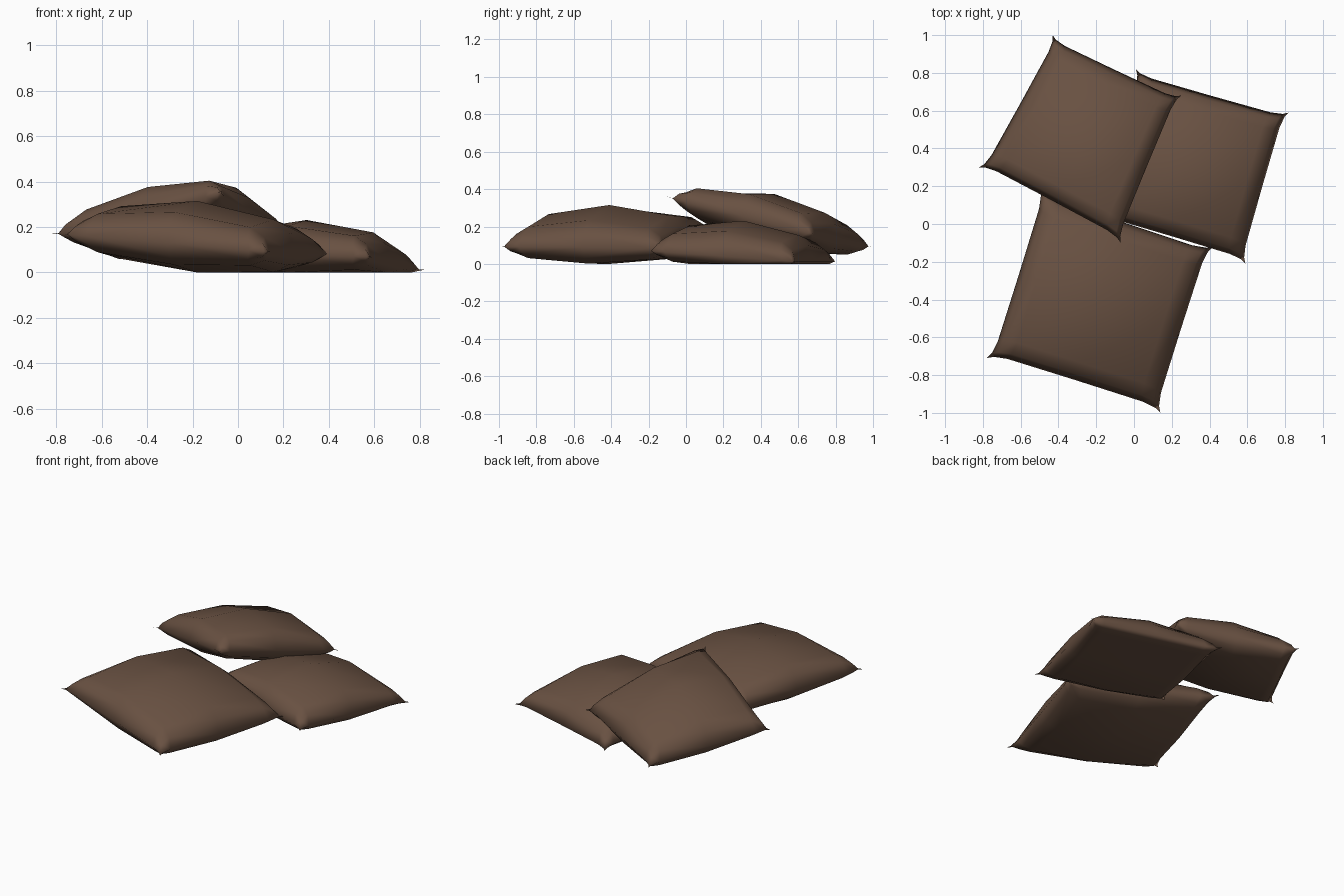
import bpy
import bmesh
import math
from mathutils import Vector

cube = bpy.data.objects.get("Cube")
if cube:
    bpy.data.objects.remove(cube, do_unlink=True)

fabric = bpy.data.materials.new("brown_fabric")
fabric.use_nodes = True
BROWN = (0.14, 0.082, 0.054, 1)
fabric.diffuse_color = BROWN
bsdf = fabric.node_tree.nodes["Principled BSDF"]
bsdf.inputs["Base Color"].default_value = BROWN
bsdf.inputs["Roughness"].default_value = 0.9

# Grid lines across a cushion, closer together at the seam
STEPS = (-1, -0.93, -0.78, 0, 0.78, 0.93, 1)
PULL = 0.065


def fullness(t):
    return math.sqrt(max(0, 1 - abs(t) ** 3))


def pulled(t, other):
    # Seams draw inward between the pointed corners
    return t * (1 - PULL * (1 - abs(other) ** 12))


def make_cushion(name, corners, top, bottom):
    """Stuffed cushion between four corners, listed around its outline."""
    a, b, c, d = (Vector(p) for p in corners)
    bm = bmesh.new()
    n = len(STEPS)

    def layer(height, seam=None):
        verts = {}
        for i, u in enumerate(STEPS):
            for j, v in enumerate(STEPS):
                if seam and (i in (0, n - 1) or j in (0, n - 1)):
                    verts[i, j] = seam[i, j]
                    continue
                s = (pulled(u, v) + 1) / 2
                t = (pulled(v, u) + 1) / 2
                p = a.lerp(b, s).lerp(d.lerp(c, s), t)
                p.z = max(0, p.z + height * fullness(u) * fullness(v))
                verts[i, j] = bm.verts.new(p)
        for i in range(n - 1):
            for j in range(n - 1):
                bm.faces.new((verts[i, j], verts[i + 1, j],
                              verts[i + 1, j + 1], verts[i, j + 1]))
        return verts

    upper = layer(top)
    layer(-bottom, upper)
    bmesh.ops.recalc_face_normals(bm, faces=bm.faces)
    for face in bm.faces:
        face.smooth = True
    mesh = bpy.data.meshes.new(name)
    bm.to_mesh(mesh)
    bm.free()
    mesh.materials.append(fabric)
    obj = bpy.data.objects.new(name, mesh)
    bpy.context.collection.objects.link(obj)
    return obj


# Large cushion lying at the front
make_cushion("front_cushion",
             [(-0.78, -0.71, 0.17), (0.14, -1.0, 0.09),
              (0.42, -0.12, 0.08), (-0.5, 0.19, 0.16)], 0.19, 0.13)

# Cushion lying flat at the back left
make_cushion("side_cushion",
             [(-0.21, 0.03, 0.09), (0.59, -0.21, 0.07),
              (0.82, 0.59, 0.012), (0.01, 0.82, 0.012)], 0.185, 0.1)

# Cushion leaning on top of the other two
make_cushion("top_cushion",
             [(-0.82, 0.3, 0.17), (-0.07, -0.1, 0.36),
              (0.25, 0.68, 0.16), (-0.43, 1.0, 0.09)], 0.18, 0.12)
